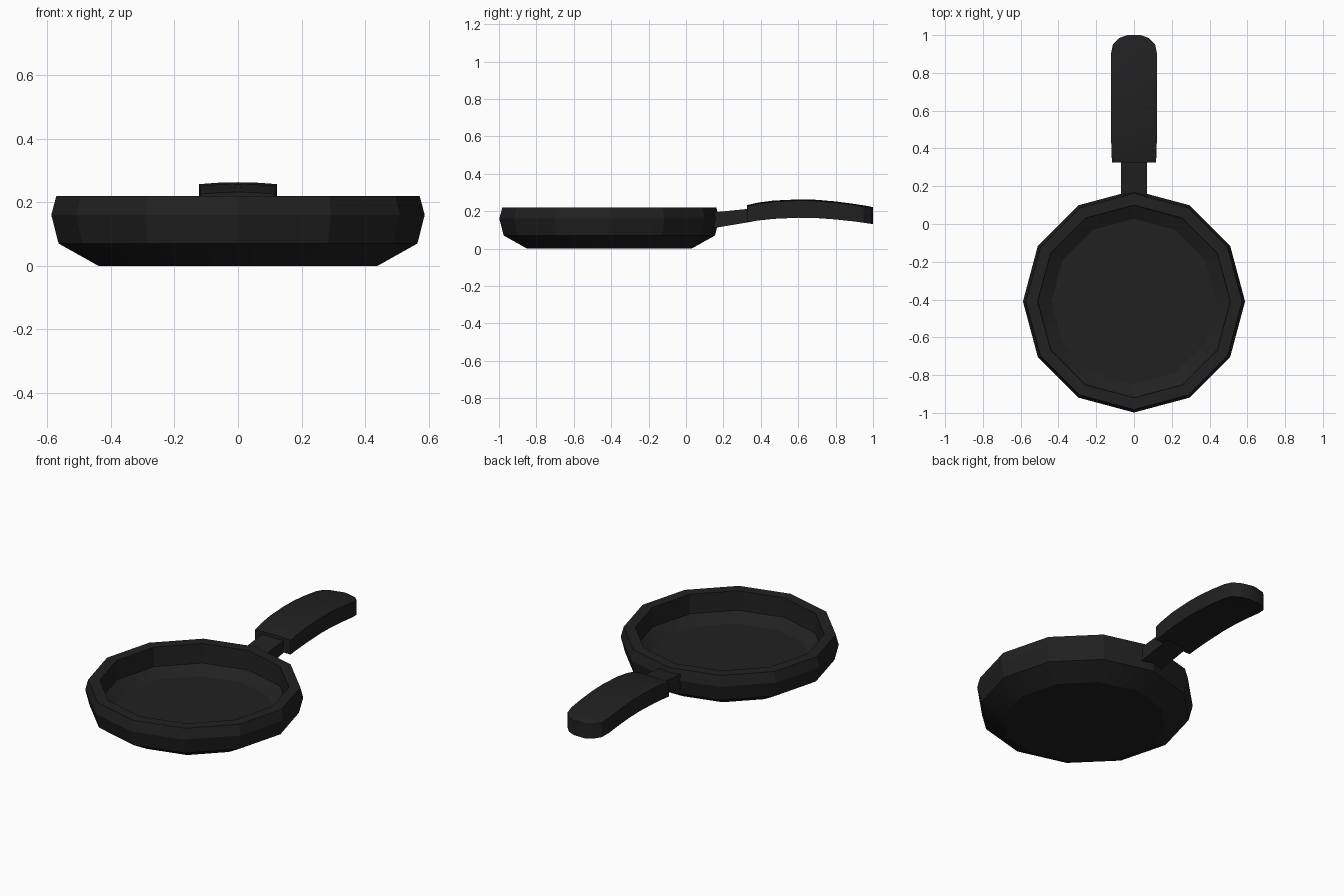
import bpy, bmesh, math

if "Cube" in bpy.data.objects:
    bpy.data.objects.remove(bpy.data.objects["Cube"])

iron = bpy.data.materials.new("black iron")
iron.diffuse_color = (0.015, 0.015, 0.016, 1)
iron.use_nodes = True
iron.node_tree.nodes["Principled BSDF"].inputs["Base Color"].default_value = iron.diffuse_color


def loft(name, rings, closed_ends=True):
    """Skin a list of equal-length closed rings into one solid."""
    bm = bmesh.new()
    loops = [[bm.verts.new(p) for p in ring] for ring in rings]
    n = len(loops[0])
    for a, b in zip(loops, loops[1:]):
        for i in range(n):
            j = (i + 1) % n
            bm.faces.new((a[i], a[j], b[j], b[i]))
    if closed_ends:
        bm.faces.new(loops[0][::-1])
        bm.faces.new(loops[-1])
    bmesh.ops.recalc_face_normals(bm, faces=bm.faces[:])
    mesh = bpy.data.meshes.new(name)
    bm.to_mesh(mesh)
    bm.free()
    mesh.materials.append(iron)
    ob = bpy.data.objects.new(name, mesh)
    bpy.context.collection.objects.link(ob)
    bpy.ops.object.select_all(action='DESELECT')
    ob.select_set(True)
    bpy.context.view_layer.objects.active = ob
    bpy.ops.object.shade_smooth_by_angle(angle=math.radians(22))
    return ob


# Pan bowl: twelve-sided, outer profile up, over the rim, down to the floor
SIDES, CY = 12, -0.41
profile = [(0.44, 0.0), (0.565, 0.07), (0.588, 0.16), (0.572, 0.22),
           (0.51, 0.22), (0.508, 0.105), (0.437, 0.06)]
loft("pan_bowl", [[(r * math.cos(math.tau * i / SIDES),
                    CY + r * math.sin(math.tau * i / SIDES), z)
                   for i in range(SIDES)] for r, z in profile])


def section(y, w, bottom, top, crown=0.0):
    """Handle cross-section with a slightly crowned top."""
    return [(-w, y, bottom), (0, y, bottom), (w, y, bottom),
            (w, y, top - crown), (w * 0.5, y, top - crown * 0.25), (0, y, top),
            (-w * 0.5, y, top - crown * 0.25), (-w, y, top - crown)]


# Neck joining bowl and grip
loft("handle_neck", [section(0.10, 0.07, 0.10, 0.185),
                     section(0.16, 0.07, 0.112, 0.195),
                     section(0.36, 0.07, 0.145, 0.215)])

# Arched grip with rounded far end
grip = [(0.325, 0.117, 0.142, 0.232), (0.385, 0.119, 0.15, 0.246),
        (0.47, 0.122, 0.159, 0.257), (0.60, 0.123, 0.165, 0.263),
        (0.70, 0.123, 0.163, 0.261), (0.80, 0.123, 0.156, 0.252),
        (0.90, 0.122, 0.145, 0.239), (0.95, 0.112, 0.138, 0.231),
        (0.985, 0.078, 0.133, 0.225), (1.0, 0.035, 0.13, 0.221)]
loft("handle_grip", [section(*g, crown=0.006) for g in grip])
